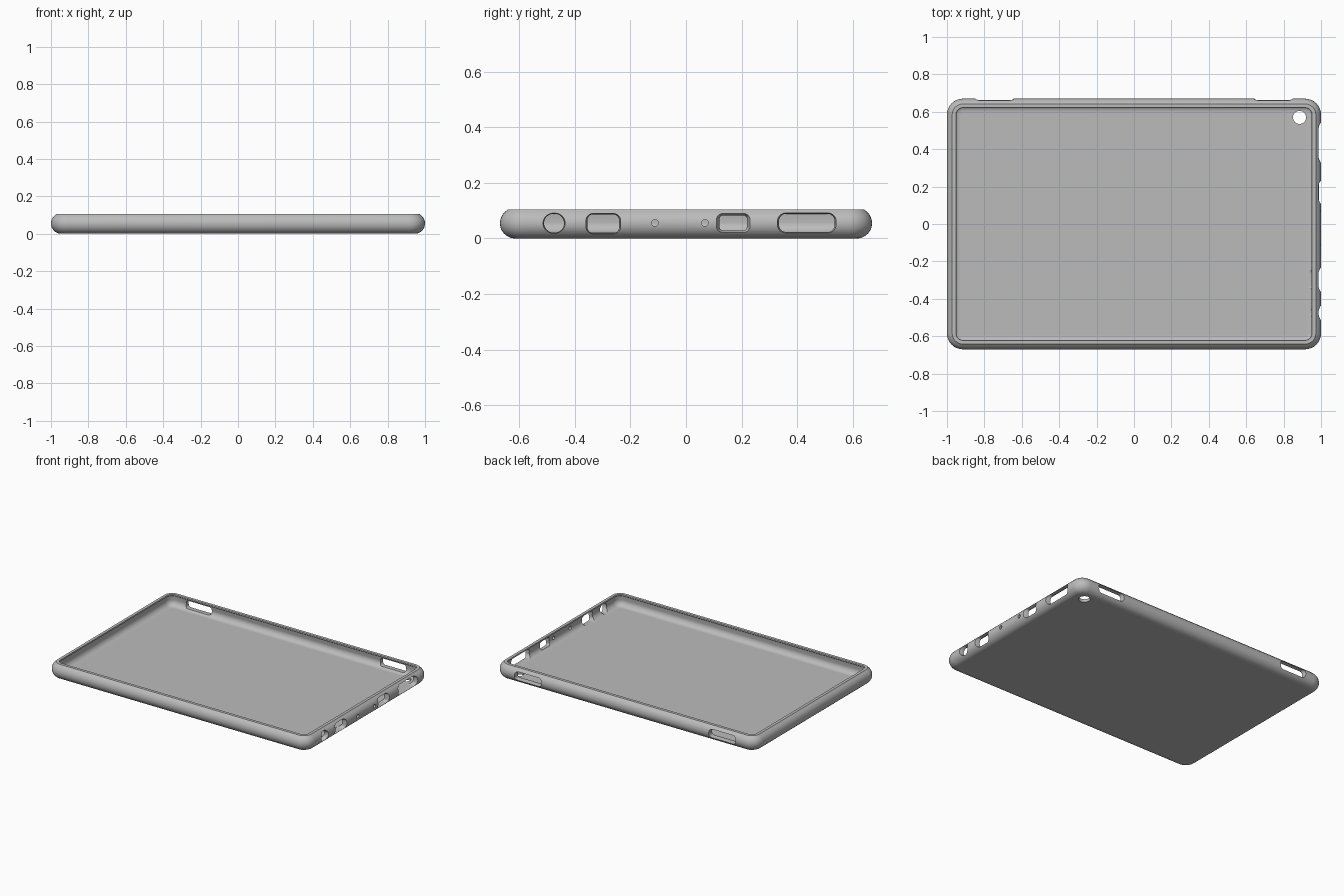
import bpy, bmesh, math
from mathutils import Vector

cube = bpy.data.objects.get("Cube")
if cube:
    bpy.data.objects.remove(cube, do_unlink=True)

HALF_X, HALF_Y, HEIGHT, CORNER = 1.0, 0.67, 0.105, 0.085

grey = bpy.data.materials.new("matte grey")
grey.use_nodes = True
colour = (0.5, 0.5, 0.5, 1)
grey.diffuse_color = colour
grey.node_tree.nodes["Principled BSDF"].inputs["Base Color"].default_value = colour


def rounded_rect(hx, hy, r, steps=8):
    """Outline of a rounded rectangle as 2D points, counter-clockwise."""
    r = min(r, hx, hy)
    pts = []
    for k, (sx, sy) in enumerate([(1, 1), (-1, 1), (-1, -1), (1, -1)]):
        for i in range(steps + 1):
            a = math.pi / 2 * (k + i / steps)
            pts.append((sx * (hx - r) + r * math.cos(a),
                        sy * (hy - r) + r * math.sin(a)))
    return pts


def loft(bm, rings):
    """Skin matching rings and cap both ends."""
    loops = [[bm.verts.new(p) for p in ring] for ring in rings]
    n = len(loops[0])
    for a, b in zip(loops, loops[1:]):
        for i in range(n):
            j = (i + 1) % n
            bm.faces.new((a[i], a[j], b[j], b[i]))
    bm.faces.new(loops[0])
    bm.faces.new(loops[-1])


def finish(bm, name):
    bmesh.ops.remove_doubles(bm, verts=bm.verts, dist=0.00005)
    bmesh.ops.recalc_face_normals(bm, faces=bm.faces)
    mesh = bpy.data.meshes.new(name)
    bm.to_mesh(mesh)
    bm.free()
    mesh.materials.append(grey)
    obj = bpy.data.objects.new(name, mesh)
    bpy.context.collection.objects.link(obj)
    return obj


# Tray: section through the wall as (inset, height), from the base up and over the lip
R = 0.055
section = [(R + 0.008, 0)]
for i in range(19):
    a = math.radians(-90 + 145 * i / 18)
    section.append((R - R * math.cos(a), R + R * math.sin(a)))
section += [(0.028, HEIGHT), (0.048, HEIGHT), (0.050, 0.097), (0.036, 0.088)]
# Hollow under the lip, rounding down to the floor
for i in range(9):
    a = math.pi / 2 * i / 8
    section.append((0.070 - 0.038 * math.cos(a), 0.058 - 0.038 * math.sin(a)))
section.append((0.078, 0.020))

bm = bmesh.new()
loft(bm, [[(x, y, z) for x, y in rounded_rect(HALF_X - d, HALF_Y - d, max(CORNER - d, 0.02))]
          for d, z in section])
tray = finish(bm, "tablet_case")


# Openings: flared cutters, wider at the outer surface
cut = bmesh.new()


def opening(place, hw, hh, r, flare):
    """place(u, v, depth) maps the outline into the wall; depth is from the outer face."""
    rings = []
    for depth, f in ((-0.02, 0), (0.0, 0), (0.03, flare), (0.062, flare)):
        rings.append([place(u, v, depth)
                      for u, v in rounded_rect(hw - f, hh - f, max(r - f, 0.004))])
    loft(cut, rings)


# Right edge: jack, ports, microphone holes and the wide slot
right_openings = [
    # centre y, centre z, half width, half height, corner, flare
    (-0.475, 0.055, 0.040, 0.038, 0.040, 0.004),
    (-0.298, 0.053, 0.063, 0.040, 0.028, 0.006),
    (-0.112, 0.056, 0.012, 0.012, 0.012, 0),
    (0.068, 0.056, 0.012, 0.012, 0.012, 0),
    (0.170, 0.056, 0.061, 0.039, 0.024, 0.012),
    (0.435, 0.056, 0.106, 0.039, 0.032, 0.006),
]
for cy, cz, hw, hh, r, flare in right_openings:
    opening(lambda u, v, d: Vector((HALF_X - d, cy + u, cz + v)), hw, hh, r, flare)

# Back edge: a pair of slots
for side in (-1, 1):
    opening(lambda u, v, d: Vector((side * 0.745 + u, HALF_Y - d, 0.056 + v)),
            0.102, 0.030, 0.022, 0.004)

# Camera hole through the base
opening(lambda u, v, d: Vector((0.885 + u, 0.57 + v, d)), 0.037, 0.037, 0.037, 0.003)

cutter = finish(cut, "opening_cutters")
cutter.hide_render = True

bool_mod = tray.modifiers.new("openings", 'BOOLEAN')
bool_mod.operation = 'DIFFERENCE'
bool_mod.solver = 'EXACT'
bool_mod.object = cutter

bpy.ops.object.select_all(action='DESELECT')
tray.select_set(True)
bpy.context.view_layer.objects.active = tray
bpy.ops.object.modifier_apply(modifier=bool_mod.name)
bpy.data.objects.remove(cutter, do_unlink=True)
bpy.ops.object.shade_smooth_by_angle(angle=math.radians(30))
